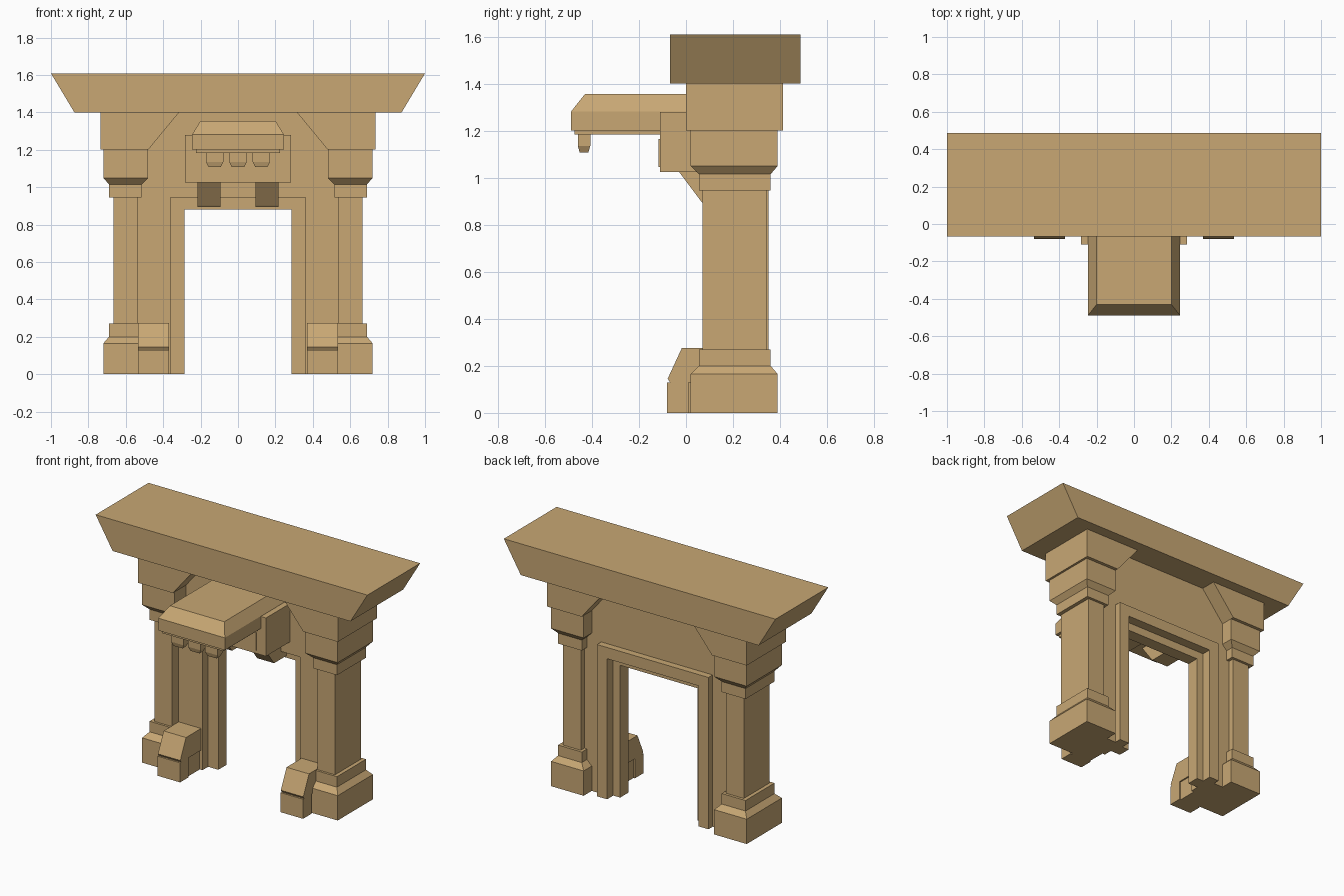
import bpy, bmesh

if "Cube" in bpy.data.objects:
    bpy.data.objects.remove(bpy.data.objects["Cube"])

stone = bpy.data.materials.new("tan stone")
stone.diffuse_color = (0.58, 0.39, 0.175, 1)
stone.use_nodes = True
stone.node_tree.nodes["Principled BSDF"].inputs["Base Color"].default_value = stone.diffuse_color


def finish(name, bm, mirror):
    bmesh.ops.recalc_face_normals(bm, faces=bm.faces)
    me = bpy.data.meshes.new(name)
    bm.to_mesh(me)
    bm.free()
    me.materials.append(stone)
    ob = bpy.data.objects.new(name, me)
    bpy.context.collection.objects.link(ob)
    if mirror:
        ob.modifiers.new("mirror", 'MIRROR').use_axis[0] = True
    return ob


def loft(name, rings, mirror=False):
    """Join closed loops of 3D points and cap both ends."""
    bm = bmesh.new()
    loops = [[bm.verts.new(p) for p in r] for r in rings]
    n = len(loops[0])
    for a, b in zip(loops, loops[1:]):
        for i in range(n):
            j = (i + 1) % n
            bm.faces.new((a[i], a[j], b[j], b[i]))
    bm.faces.new(loops[0])
    bm.faces.new(loops[-1])
    return finish(name, bm, mirror)


def stack(name, levels, mirror=False):
    """Rectangular sections (z, x0, x1, y0, y1) from bottom to top."""
    return loft(name, [[(a, c, z), (b, c, z), (b, d, z), (a, d, z)]
                       for z, a, b, c, d in levels], mirror)


def box(name, x0, x1, y0, y1, z0, z1, mirror=False):
    return stack(name, [(z0, x0, x1, y0, y1), (z1, x0, x1, y0, y1)], mirror)


def prism_y(name, pts, y0, y1, mirror=False):
    return loft(name, [[(x, y, z) for x, z in pts] for y in (y0, y1)], mirror)


def prism_x(name, pts, x0, x1, mirror=False):
    return loft(name, [[(x, y, z) for y, z in pts] for x in (x0, x1)], mirror)


def arch(name, inner, top_in, outer, top_out, y0, y1):
    """Doorway shape: two legs and a lintel in one outline."""
    return prism_y(name, [(-outer, 0), (-outer, top_out), (outer, top_out), (outer, 0),
                          (inner, 0), (inner, top_in), (-inner, top_in), (-inner, 0)], y0, y1)


# Mantel slab with slanted ends
prism_y("mantel_slab", [(-0.875, 1.4), (0.875, 1.4), (1, 1.608), (-1, 1.608)], -0.068, 0.487)

# Pillars with stepped base and capital
stack("pillar", [
    (0, 0.48, 0.72, 0.02, 0.39), (0.165, 0.48, 0.72, 0.02, 0.39),
    (0.2, 0.515, 0.69, 0.055, 0.36), (0.27, 0.515, 0.69, 0.055, 0.36),
    (0.27, 0.535, 0.665, 0.07, 0.342), (0.945, 0.535, 0.665, 0.07, 0.342),
    (0.945, 0.515, 0.69, 0.055, 0.36), (1.015, 0.515, 0.69, 0.055, 0.36),
    (1.05, 0.48, 0.72, 0.02, 0.39), (1.2, 0.48, 0.72, 0.02, 0.39)], True)
prism_y("pillar_bracket", [(0.48, 1.2), (0.735, 1.2), (0.735, 1.4), (0.315, 1.4)],
        0.0, 0.412, True)

# Layered wall around the opening
arch("wall_front", 0.36, 0.945, 0.6, 1.4, 0.14, 0.2)
arch("opening_jamb", 0.285, 0.88, 0.6, 1.4, 0.2, 0.285)
arch("wall_back", 0.336, 0.935, 0.6, 1.4, 0.285, 0.305)
arch("back_trim", 0.336, 0.935, 0.41, 1.01, 0.305, 0.35)

# Front feet: sloped cap on a low block
prism_x("foot_cap", [(-0.078, 0.145), (-0.018, 0.275), (0.15, 0.275), (0.15, 0.13), (-0.068, 0.13)],
        0.37, 0.535, True)
box("foot_block", 0.37, 0.535, -0.08, 0.01, 0, 0.13, True)
box("foot_rear", 0.38, 0.525, 0.01, 0.15, 0, 0.13, True)

# Central hood: backing box, canopy, underplate and pendants
box("hood_backing", -0.283, 0.283, -0.11, 0.15, 1.025, 1.28)
box("hood_panel", -0.213, 0.213, -0.116, -0.11, 1.045, 1.165)
stack("canopy", [(1.2, -0.245, 0.245, -0.488, 0.15), (1.282, -0.245, 0.245, -0.488, 0.15),
                 (1.355, -0.2, 0.2, -0.43, 0.15)])
box("canopy_underplate", -0.225, 0.225, -0.475, -0.1, 1.183, 1.2)
for i, x in enumerate((-0.125, 0, 0.125)):
    stack(f"pendant_{i + 1}", [
        (1.108, x - 0.033, x + 0.033, -0.452, -0.415),
        (1.135, x - 0.047, x + 0.047, -0.46, -0.407),
        (1.183, x - 0.047, x + 0.047, -0.46, -0.407)])

# Corbels below the hood
prism_x("corbel", [(-0.03, 1.025), (0.06, 0.905), (0.07, 0.893), (0.2, 0.893), (0.2, 1.025)],
        0.093, 0.217, True)
